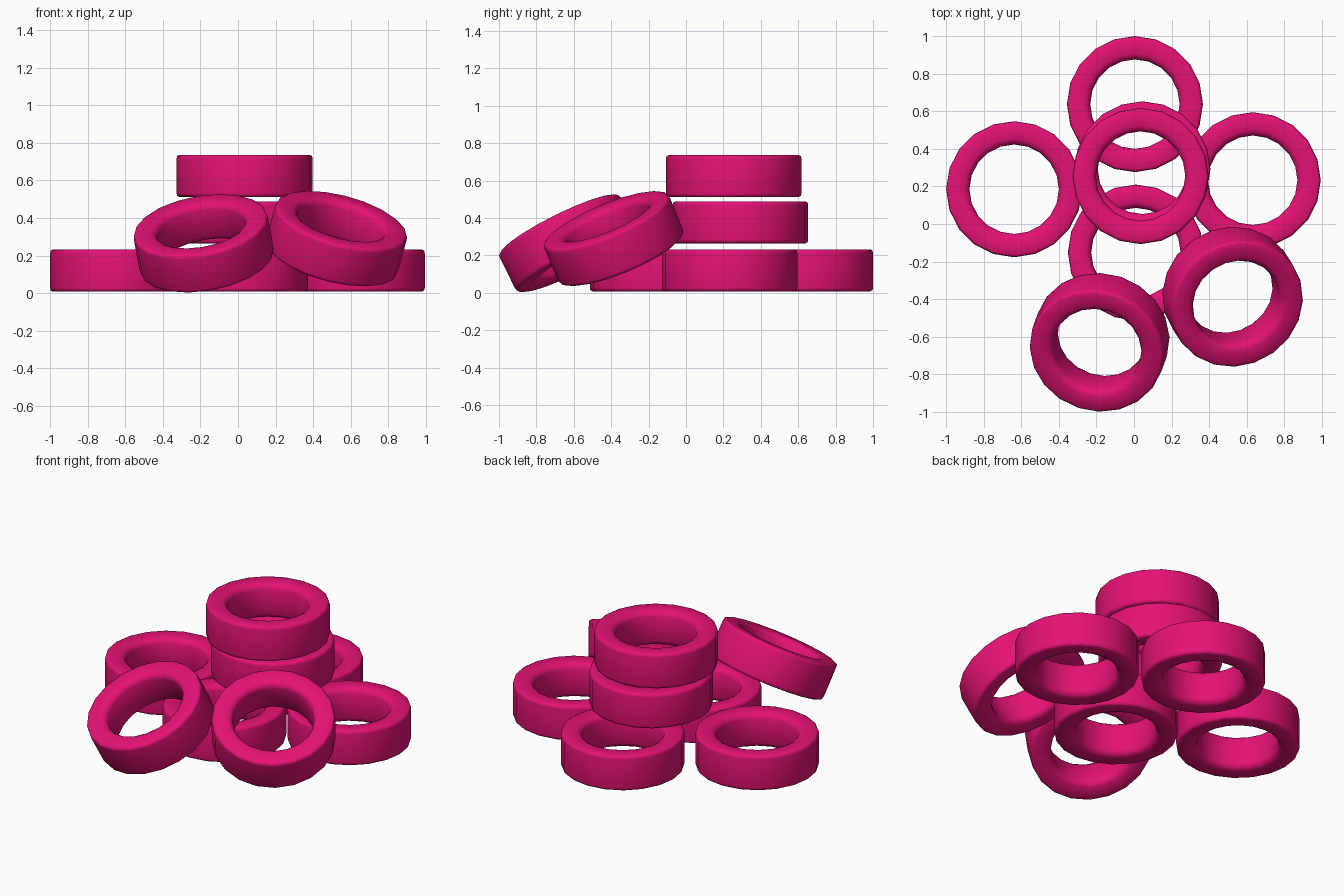
import bpy
import bmesh
import math
from mathutils import Vector

cube = bpy.data.objects.get("Cube")
if cube:
    bpy.data.objects.remove(cube, do_unlink=True)

pink = bpy.data.materials.new("magenta_pink")
pink.use_nodes = True
color = (0.78, 0.006, 0.175, 1)
pink.diffuse_color = color
pink.node_tree.nodes["Principled BSDF"].inputs["Base Color"].default_value = color

SIDES = 20

# Upper half of the ring cross-section (radius, height), outside to inside
half = [(0.362, 0.092), (0.359, 0.106), (0.347, 0.112),
        (0.27, 0.112), (0.248, 0.1), (0.238, 0.078)]
profile = half + [(r, -z) for r, z in reversed(half)]

# One shared ring mesh, swept around z
bm = bmesh.new()
verts = [bm.verts.new((r, 0, z)) for r, z in profile]
edges = [bm.edges.new((v, verts[(i + 1) % len(verts)])) for i, v in enumerate(verts)]
bmesh.ops.spin(bm, geom=verts + edges, cent=(0, 0, 0), axis=(0, 0, 1),
               angle=math.tau, steps=SIDES, use_merge=False)
bmesh.ops.remove_doubles(bm, verts=bm.verts, dist=0.0005)
bmesh.ops.recalc_face_normals(bm, faces=bm.faces)
ring_mesh = bpy.data.meshes.new("ring")
bm.to_mesh(ring_mesh)
bm.free()
ring_mesh.materials.append(pink)
ring_mesh.shade_smooth()


def add_ring(name, center, axis=(0, 0, 1)):
    ring = bpy.data.objects.new(name, ring_mesh)
    bpy.context.collection.objects.link(ring)
    ring.location = center
    ring.rotation_mode = 'QUATERNION'
    ring.rotation_quaternion = Vector((0, 0, 1)).rotation_difference(Vector(axis))


# Rings lying on the ground
add_ring("ground_ring_right", (-0.638, 0.185, 0.12))
add_ring("ground_ring_left", (0.632, 0.233, 0.12))
add_ring("ground_ring_back", (0.005, 0.638, 0.12))
add_ring("ground_ring_front", (0.01, -0.152, 0.12))

# Stack in the middle
add_ring("stacked_ring_lower", (0.045, 0.291, 0.377))
add_ring("stacked_ring_upper", (0.035, 0.255, 0.624))

# Rings leaning on the pile
add_ring("leaning_ring_right", (-0.183, -0.63, 0.265), (-0.16, -0.44, 0.884))
add_ring("leaning_ring_left", (0.525, -0.387, 0.29), (0.24, -0.37, 0.897))
